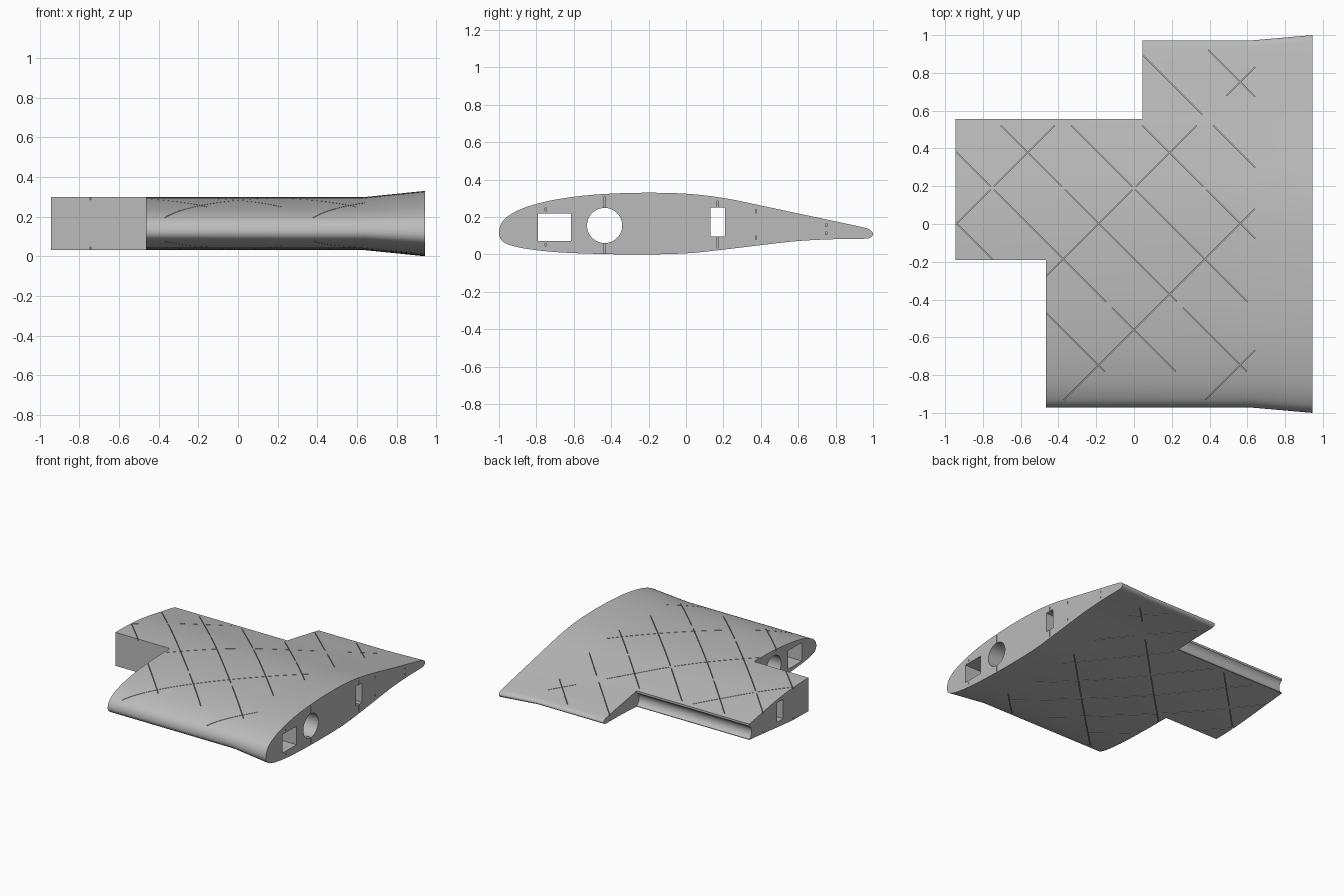
import bpy
import bmesh
import math
from mathutils import Vector, Matrix

if "Cube" in bpy.data.objects:
    bpy.data.objects.remove(bpy.data.objects["Cube"])

grey = bpy.data.materials.new("plain_grey")
grey.use_nodes = True
grey.diffuse_color = (0.5, 0.5, 0.5, 1)
grey.node_tree.nodes["Principled BSDF"].inputs["Base Color"].default_value = (0.5, 0.5, 0.5, 1)

# Aerofoil stations at the flared root: y, upper z, lower z
STATIONS = [(-.985, .17, .075), (-.94, .213, .05), (-.85, .255, .03), (-.7, .293, .013),
            (-.5, .319, .004), (-.25, .33, 0), (0, .325, .006), (.2, .302, .026),
            (.4, .262, .05), (.6, .219, .072), (.8, .177, .082), (.95, .144, .084),
            (.985, .131, .09)]
MID = .165
X_TIP, X_FLARE, X_ROOT = -.945, .63, .945
X_FRONT, Y_FRONT = -.465, -.19      # front tip notch
X_REAR, Y_REAR = .045, .555         # rear tip notch


def section(inset=0.0):
    """Closed, smoothed aerofoil outline, optionally thinned by an inset."""
    upper, lower = [], []
    for y, top, low in STATIONS:
        half = max((top - low) / 2 - inset, .004)
        camber = (top + low) / 2
        upper.append(Vector((y, camber + half)))
        lower.append(Vector((y, camber - half)))
    ring = [Vector((-1, .115))] + upper + [Vector((1, .11))] + lower[::-1]
    out, n = [], len(ring)
    for i in range(n):
        a, b, c, d = (ring[(i + k - 1) % n] for k in range(4))
        for s in range(5):
            t = s / 5
            out.append(.5 * (2 * b + (c - a) * t + (2 * a - 5 * b + 4 * c - d) * t ** 2
                             + (3 * b - a - 3 * c + d) * t ** 3))
    return out


def finish(name, bm):
    bmesh.ops.recalc_face_normals(bm, faces=bm.faces)
    mesh = bpy.data.meshes.new(name)
    bm.to_mesh(mesh)
    bm.free()
    mesh.materials.append(grey)
    obj = bpy.data.objects.new(name, mesh)
    bpy.context.collection.objects.link(obj)
    return obj


def loft(name, inset=0.0, extra=0.0):
    """Skin the section from tip to root, widening at the root."""
    bm = bmesh.new()
    rings = []
    for x, ys, zs in ((X_TIP - extra, .9725, .805), (X_FLARE, .9725, .805), (X_ROOT + extra, 1, 1)):
        rings.append([bm.verts.new((x, p.x * ys, MID + (p.y - MID) * zs)) for p in section(inset)])
    for r, q in zip(rings, rings[1:]):
        for i in range(len(r)):
            j = (i + 1) % len(r)
            bm.faces.new((r[i], r[j], q[j], q[i]))
    bm.faces.new(rings[0])
    bm.faces.new(rings[-1])
    return finish(name, bm)


def box(bm, lo, hi):
    lo, hi = Vector(lo), Vector(hi)
    bmesh.ops.create_cube(bm, size=1, matrix=Matrix.Translation((lo + hi) / 2)
                          @ Matrix.Diagonal((*(hi - lo), 1)))


def rod(bm, x0, x1, y, z, radius):
    bmesh.ops.create_cone(bm, cap_ends=True, segments=48, radius1=radius, radius2=radius,
                          depth=x1 - x0, matrix=Matrix.Translation(((x0 + x1) / 2, y, z))
                          @ Matrix.Rotation(math.pi / 2, 4, 'Y'))


def cut(target, cutter):
    """Subtract the cutter, then discard it."""
    mod = target.modifiers.new("cut", 'BOOLEAN')
    mod.operation, mod.solver, mod.object = 'DIFFERENCE', 'EXACT', cutter
    bpy.context.view_layer.objects.active = target
    bpy.ops.object.modifier_apply(modifier=mod.name)
    bpy.data.objects.remove(cutter)


wing = loft("wing_section")

# Corner notches at the tip
bm = bmesh.new()
box(bm, (-2, -2, -1), (X_FRONT, Y_FRONT, 1))
box(bm, (-2, Y_REAR, -1), (X_REAR, 2, 1))
cut(wing, finish("notch_cutter", bm))

# Spar tunnels running the whole span
bm = bmesh.new()
box(bm, (-1.2, -.79, .073), (1.2, -.615, .22))
box(bm, (-1.2, .13, .095), (1.2, .208, .25))
rod(bm, -1.2, 1.2, -.435, .155, .094)
cut(wing, finish("tunnel_cutter", bm))

# Concave hinge trough along the rear notch
bm = bmesh.new()
rod(bm, -1.2, X_REAR, Y_REAR + .03, .145, .06)
cut(wing, finish("trough_cutter", bm))

# Thin slits in the root face
bm = bmesh.new()
for y, low, high in ((-.435, .245, .31), (-.435, .008, .065), (.169, .245, .285), (.169, .035, .1),
                     (-.75, .232, .248), (-.75, .045, .058), (.375, .222, .24), (.375, .08, .1),
                     (.75, .15, .165), (.75, .107, .12)):
    box(bm, (.9, y - .003, low), (1, y + .003, high))
cut(wing, finish("root_slit_cutter", bm))

# Diagonal lattice of shallow grooves in both skins, broken at the spars
PITCH, START = .375, .19
falling = [(START + PITCH * k, -1) for k in range(-3, 4)]
rising = [(START + 2 * PITCH * k, 1) for k in range(-2, 2)]
for family, bands in ((falling, ((-.78, -.445), (-.41, .18), (.2, .52), (.58, .92))),
                      (rising, ((-.93, .18), (.2, .52), (.68, .92)))):
    bm = bmesh.new()
    for offset, slope in family:
        for y0, y1 in bands:
            # keep each groove on the unflared part of the span
            limit = slope * .64 + offset
            if slope > 0:
                y1 = min(y1, limit)
            else:
                y0 = max(y0, limit)
            if y1 - y0 < .03:
                continue
            ym = (y0 + y1) / 2
            place = Matrix.Translation((slope * (ym - offset), ym, MID))
            bmesh.ops.create_cube(bm, size=1, matrix=place @ Matrix.Rotation(slope * math.pi / 4, 4, 'Z')
                                  @ Matrix.Diagonal(((y1 - y0) * math.sqrt(2), .004, 1, 1)))
    grooves = finish("groove_cutter", bm)
    cut(grooves, loft("groove_core", inset=.018, extra=.2))
    cut(wing, grooves)

bpy.ops.object.select_all(action='DESELECT')
wing.select_set(True)
bpy.context.view_layer.objects.active = wing
bpy.ops.object.shade_smooth_by_angle(angle=math.radians(30))
